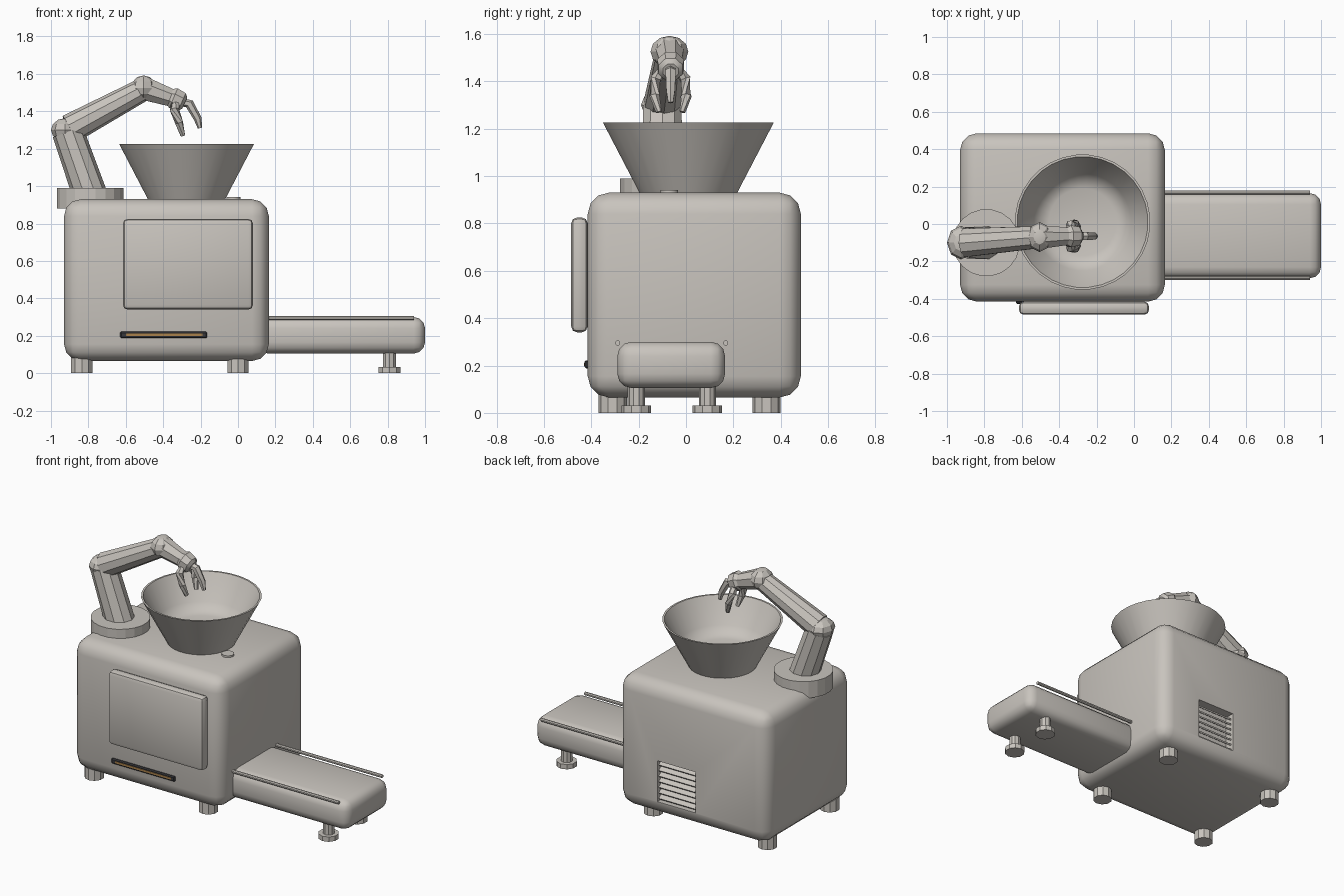
import bpy, bmesh, math
from mathutils import Vector

if "Cube" in bpy.data.objects:
    bpy.data.objects.remove(bpy.data.objects["Cube"], do_unlink=True)


def material(name, rgb):
    m = bpy.data.materials.new(name)
    m.use_nodes = True
    m.diffuse_color = (*rgb, 1)
    m.node_tree.nodes["Principled BSDF"].inputs["Base Color"].default_value = (*rgb, 1)
    return m


SHELL = material("warm grey", (0.58, 0.55, 0.51))
DARK = material("dark grey", (0.04, 0.04, 0.045))
AMBER = material("amber", (0.40, 0.22, 0.07))


def finish(name, bm, mat, angle=35):
    bmesh.ops.recalc_face_normals(bm, faces=bm.faces)
    me = bpy.data.meshes.new(name)
    bm.to_mesh(me)
    bm.free()
    me.materials.append(mat)
    me.shade_smooth()
    me.set_sharp_from_angle(angle=math.radians(angle))
    ob = bpy.data.objects.new(name, me)
    bpy.context.collection.objects.link(ob)
    return ob


def box(name, lo, hi, bevel=0, segments=3, mat=SHELL, angle=35):
    """Axis-aligned box between two corners, with rounded edges."""
    bm = bmesh.new()
    bmesh.ops.create_cube(bm, size=1)
    lo, hi = Vector(lo), Vector(hi)
    for v in bm.verts:
        v.co = (lo + hi) / 2 + v.co * (hi - lo)
    if bevel:
        bmesh.ops.bevel(bm, geom=bm.edges[:], offset=bevel, segments=segments,
                        profile=0.5, affect='EDGES')
    return finish(name, bm, mat, angle)


def tube(name, path, sides=8, axis=None, mat=SHELL, angle=35):
    """Loft of rings (x, y, z, radius) along a path, capped at both ends."""
    bm = bmesh.new()
    pts = [Vector(p[:3]) for p in path]
    rings = []
    for i, p in enumerate(path):
        d = axis or (pts[min(i + 1, len(pts) - 1)] - pts[max(i - 1, 0)])
        q = Vector(d).to_track_quat('Z', 'Y')
        ring = []
        for k in range(sides):
            a = math.tau * (k + 0.5) / sides
            ring.append(bm.verts.new(pts[i] + q @ Vector((math.cos(a), math.sin(a), 0)) * p[3]))
        rings.append(ring)
    for a, b in zip(rings, rings[1:]):
        for k in range(sides):
            n = (k + 1) % sides
            bm.faces.new((a[k], a[n], b[n], b[k]))
    bm.faces.new(rings[0][::-1])
    bm.faces.new(rings[-1])
    return finish(name, bm, mat, angle)


def post(name, x, y, z0, z1, r, sides=10, **kw):
    return tube(name, [(x, y, z0, r), (x, y, z1, r)], sides, **kw)


def joint(name, centre, size):
    """Faceted ball joint."""
    bm = bmesh.new()
    bmesh.ops.create_uvsphere(bm, u_segments=8, v_segments=6, radius=1)
    for v in bm.verts:
        v.co = Vector(centre) + v.co * Vector(size)
    return finish(name, bm, SHELL, 25)


# Main housing with a recessed vent at the back
body = box("body", (-0.93, -0.415, 0.065), (0.165, 0.485, 0.93), 0.09)
cutter = box("vent_cutter", (-0.41, 0.42, 0.16), (-0.13, 0.6, 0.43))
cutter.hide_render = True
cut = body.modifiers.new("vent", 'BOOLEAN')
cut.object = cutter
cut.solver = 'EXACT'
bpy.context.view_layer.objects.active = body
bpy.ops.object.modifier_apply(modifier=cut.name)
bpy.data.objects.remove(cutter, do_unlink=True)
for i in range(7):
    z = 0.185 + i * 0.037
    slat = box("vent_slat", (-0.14, -0.022, -0.005), (0.14, 0.022, 0.005))
    slat.location = (-0.27, 0.45, z)
    slat.rotation_euler.x = math.radians(-35)

# Front panel and indicator strip
box("front_panel", (-0.615, -0.485, 0.34), (0.08, -0.415, 0.825), 0.025, 2)
box("indicator_frame", (-0.63, -0.428, 0.188), (-0.165, -0.41, 0.222), 0.006, 1, DARK)
box("indicator_light", (-0.60, -0.431, 0.199), (-0.19, -0.425, 0.211), mat=AMBER)

# Housing feet
for x in (-0.835, 0.0):
    for y in (-0.31, 0.34):
        post("body_foot", x, y, 0, 0.09, 0.06)

# Conveyor with side rails and stands
box("conveyor", (0.10, -0.29, 0.105), (1.0, 0.165, 0.30), 0.06)
for y in (-0.288, 0.168):
    tube("conveyor_rail", [(0.12, y, 0.295, 0.011), (0.94, y, 0.295, 0.011)])
for y in (-0.21, 0.09):
    post("conveyor_leg", 0.81, y, 0, 0.13, 0.036)
    post("conveyor_foot", 0.81, y, 0, 0.032, 0.063)

# Hopper and button on the top
profile = [(0.925, 0.205), (1.225, 0.362), (1.225, 0.35), (1.065, 0.26), (1.025, 0.225), (1.01, 0.18)]
tube("hopper", [(-0.275, 0.01, z, r) for z, r in profile], 32, (0, 0, 1), angle=40)
post("top_button", -0.025, -0.07, 0.92, 0.942, 0.038, 16)

# Robot arm
post("arm_base", -0.79, -0.10, 0.88, 0.99, 0.18, 20, angle=15)
tube("lower_arm", [(-0.79, -0.10, 0.95, 0.092), (-0.91, -0.10, 1.29, 0.085)], 10)
joint("elbow", (-0.925, -0.10, 1.30), (0.075, 0.09, 0.063))
tube("upper_arm", [(-0.90, -0.10, 1.305, 0.08), (-0.51, -0.07, 1.515, 0.062)], 10)
joint("forearm_joint", (-0.505, -0.07, 1.525), (0.066, 0.08, 0.067))
tube("forearm", [(-0.51, -0.07, 1.525, 0.068), (-0.35, -0.065, 1.47, 0.05)])
tube("wrist", [(-0.37, -0.065, 1.48, 0.045), (-0.345, -0.065, 1.47, 0.062),
               (-0.30, -0.065, 1.45, 0.055), (-0.285, -0.065, 1.443, 0.035)])

# Gripper fingers: one in front, two mirrored at the sides
tube("front_finger", [(-0.31, -0.065, 1.45, 0.022), (-0.26, -0.065, 1.44, 0.025),
                      (-0.215, -0.065, 1.36, 0.021), (-0.203, -0.065, 1.31, 0.012)], 6)
for side in (-1, 1):
    path = [(-0.33, 0.03, 1.45, 0.02), (-0.34, 0.062, 1.41, 0.025),
            (-0.315, 0.068, 1.34, 0.022), (-0.295, 0.05, 1.27, 0.013)]
    tube("side_finger", [(x, -0.065 + side * y, z, r) for x, y, z, r in path], 6)
